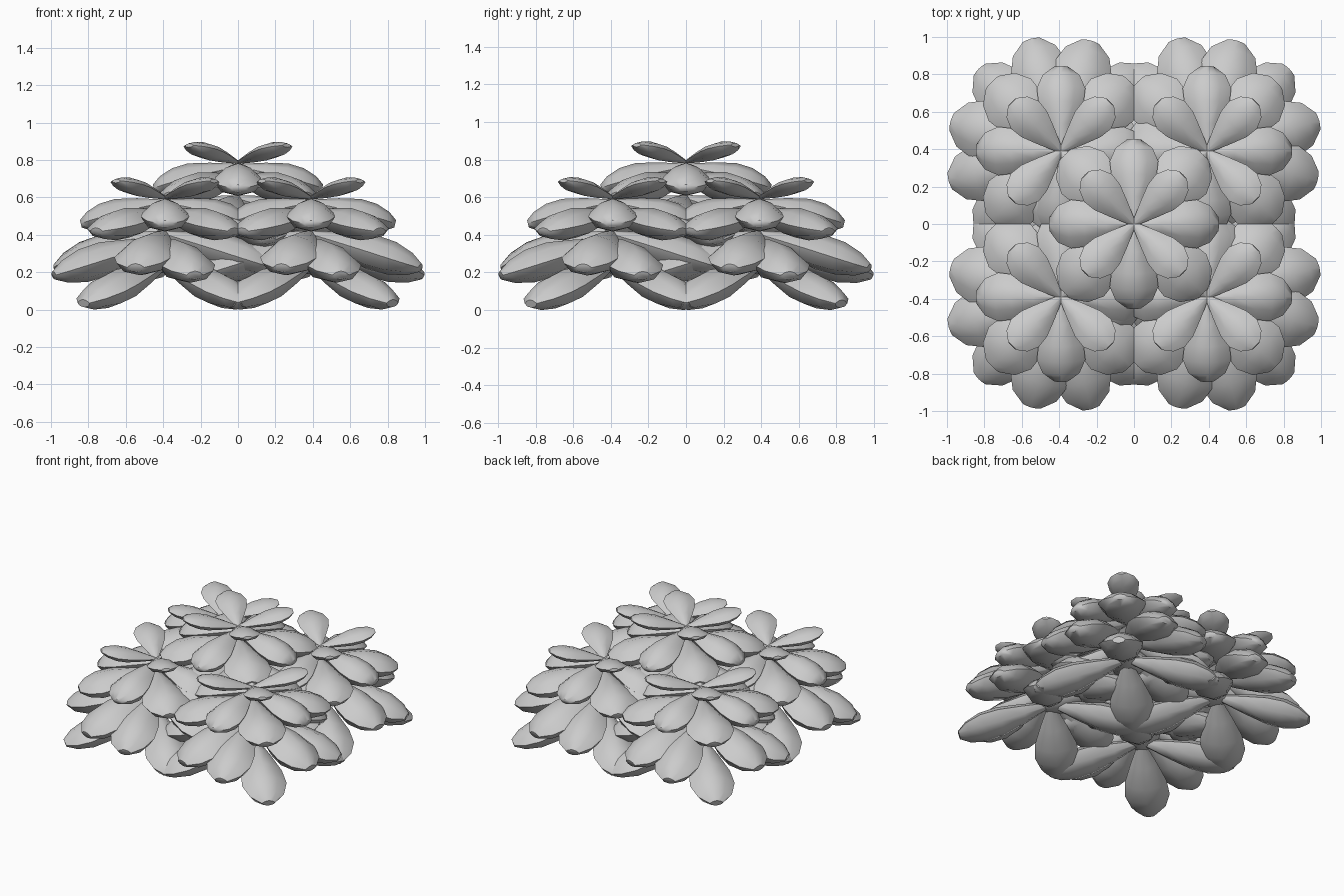
import bpy, bmesh, math
from mathutils import Matrix, Vector

if "Cube" in bpy.data.objects:
    bpy.data.objects.remove(bpy.data.objects["Cube"])

# petal profile: (fraction of length, fraction of width, fraction of thickness)
STATIONS = [(0.0, 0.12, 0.2), (0.3, 0.58, 0.7), (0.55, 0.92, 1.0),
            (0.74, 1.0, 0.95), (0.9, 0.76, 0.65), (1.0, 0.3, 0.25)]
# petal cross-section: (side, up)
SECTION = [(1, 0.06), (0.55, 0.36), (0, 0.5), (-0.55, 0.36), (-1, 0.06),
           (-0.7, -0.3), (0, -0.45), (0.7, -0.3)]

# tiers: (first angle, reach, base height, tip height, width, thickness), four petals each
TIERS = [
    (45, 0.37, 0.615, 0.705, 0.21, 0.09),
    (0, 0.45, 0.59, 0.475, 0.26, 0.17),
    (45, 0.52, 0.53, 0.435, 0.32, 0.17),
    (-15, 0.605, 0.42, 0.24, 0.32, 0.2),
    (15, 0.615, 0.38, 0.2, 0.31, 0.2),
    (45, 0.615, 0.255, 0.05, 0.30, 0.19),
]


def add_petal(bm, angle, reach, z0, z1, width, thick):
    length = math.hypot(reach, z1 - z0)
    pitch = math.atan2(z1 - z0, reach)
    m = (Matrix.Translation((0, 0, z0)) @ Matrix.Rotation(math.radians(angle), 4, 'Z')
         @ Matrix.Rotation(-pitch, 4, 'Y'))
    rings = []
    for t, w, h in STATIONS:
        rings.append([bm.verts.new(m @ Vector((t * length, s * w * width / 2, u * h * thick)))
                      for s, u in SECTION])
    n = len(SECTION)
    for a, b in zip(rings, rings[1:]):
        for i in range(n):
            j = (i + 1) % n
            bm.faces.new((a[i], a[j], b[j], b[i]))
    bm.faces.new(rings[0][::-1])
    bm.faces.new(rings[-1])


def make_rosette(name, x, y, z):
    bm = bmesh.new()
    for start, *dims in TIERS:
        for k in range(4):
            add_petal(bm, start + 90 * k, *dims)
    bmesh.ops.recalc_face_normals(bm, faces=bm.faces)
    bmesh.ops.translate(bm, verts=bm.verts, vec=(x, y, z))
    mesh = bpy.data.meshes.new(name)
    bm.to_mesh(mesh)
    bm.free()
    ob = bpy.data.objects.new(name, mesh)
    bpy.context.collection.objects.link(ob)
    return ob


# four outer rosettes and a raised middle one
rosettes = [make_rosette("outer_rosette", x, y, 0) for x in (-0.39, 0.39) for y in (-0.39, 0.39)]
rosettes.append(make_rosette("centre_rosette", 0, 0, 0.19))

# stand the plant on the ground
low = min(v.co.z for ob in rosettes for v in ob.data.vertices)
for ob in rosettes:
    ob.data.transform(Matrix.Translation((0, 0, -low)))
    ob.select_set(True)
bpy.context.view_layer.objects.active = rosettes[0]
bpy.ops.object.shade_smooth_by_angle(angle=math.radians(50))
